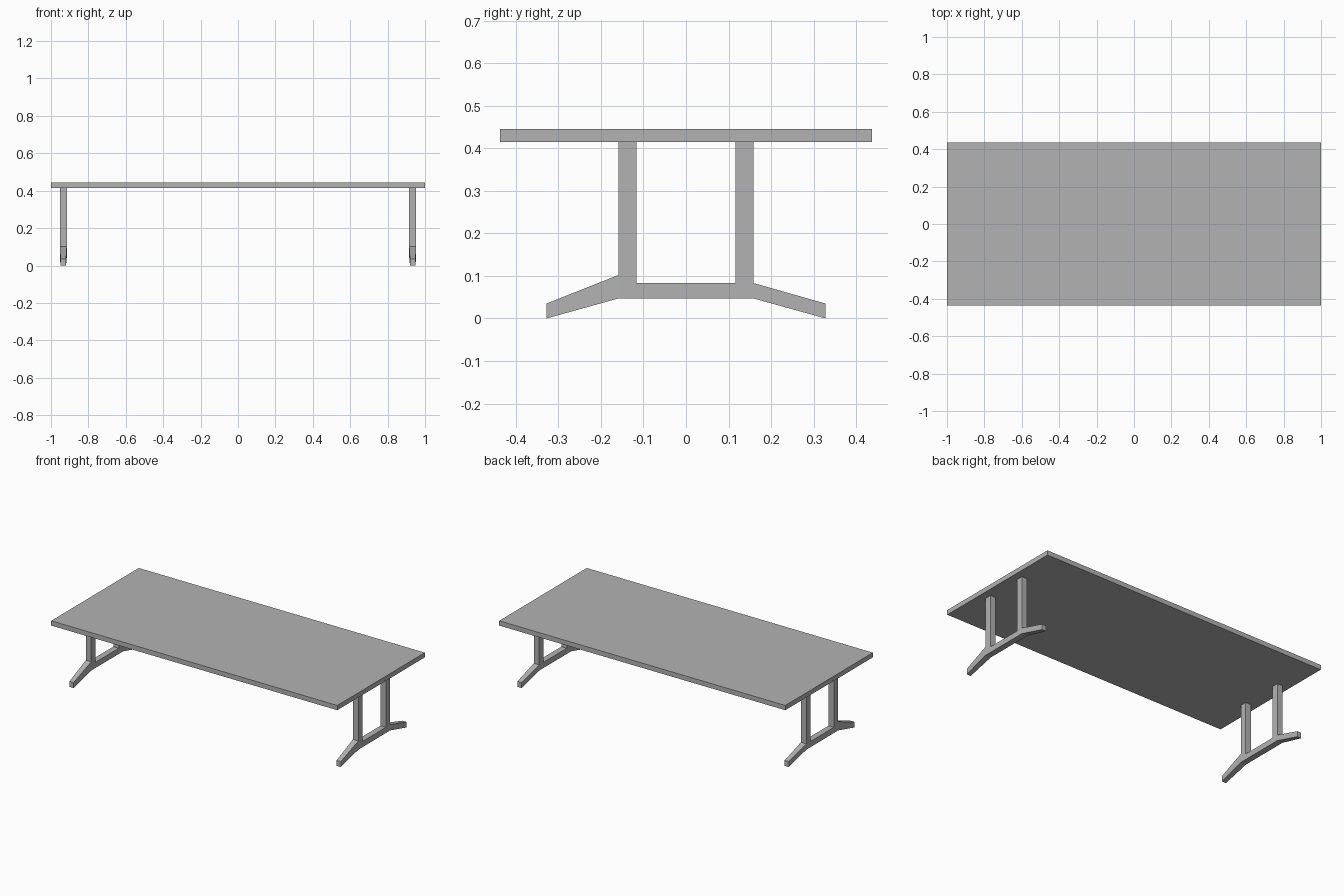
import bpy
import bmesh

cube = bpy.data.objects.get("Cube")
if cube:
    bpy.data.objects.remove(cube, do_unlink=True)

grey = bpy.data.materials.new("plain_grey")
grey.use_nodes = True
colour = (0.45, 0.45, 0.45, 1)
grey.diffuse_color = colour
grey.node_tree.nodes["Principled BSDF"].inputs["Base Color"].default_value = colour


def prism(name, x, profile, half_widths):
    """Side profile of (y, z) points spread across x, with a half width per point."""
    bm = bmesh.new()
    sides = [[bm.verts.new((x + s * w, y, z)) for (y, z), w in zip(profile, half_widths)]
             for s in (-1, 1)]
    bm.faces.new(sides[0])
    bm.faces.new(sides[1][::-1])
    n = len(profile)
    for i in range(n):
        j = (i + 1) % n
        bm.faces.new((sides[0][i], sides[1][i], sides[1][j], sides[0][j]))
    bmesh.ops.recalc_face_normals(bm, faces=bm.faces)
    mesh = bpy.data.meshes.new(name)
    bm.to_mesh(mesh)
    bm.free()
    mesh.materials.append(grey)
    obj = bpy.data.objects.new(name, mesh)
    bpy.context.collection.objects.link(obj)
    return obj


def rect(y0, y1, z0, z1):
    return [(y0, z0), (y1, z0), (y1, z1), (y0, z1)]


TOP_Z, UNDER_Z = 0.445, 0.415
BAR_LOW, BAR_HIGH = 0.047, 0.083
OUTER, INNER = 0.159, 0.116
TOE, TOE_HIGH = 0.328, 0.035
LEG, TIP = 0.019, 0.0145

# Table top
prism("table_top", 0, rect(-0.437, 0.437, UNDER_Z, TOP_Z), [1] * 4)

# Trestle at each end: two posts, a low bar and two splayed, tapering feet
for side, x in (("right", -0.934), ("left", 0.934)):
    prism(f"{side}_bar", x, rect(-INNER, INNER, BAR_LOW, BAR_HIGH), [LEG] * 4)
    for end, s, heel in (("front", -1, 0.102), ("back", 1, BAR_HIGH)):
        prism(f"{side}_{end}_post", x,
              rect(s * INNER, s * OUTER, BAR_LOW, UNDER_Z), [LEG] * 4)
        foot = [(s * OUTER, BAR_LOW), (s * TOE, 0), (s * TOE, TOE_HIGH), (s * OUTER, heel)]
        prism(f"{side}_{end}_foot", x, foot, [LEG, TIP, TIP, LEG])
